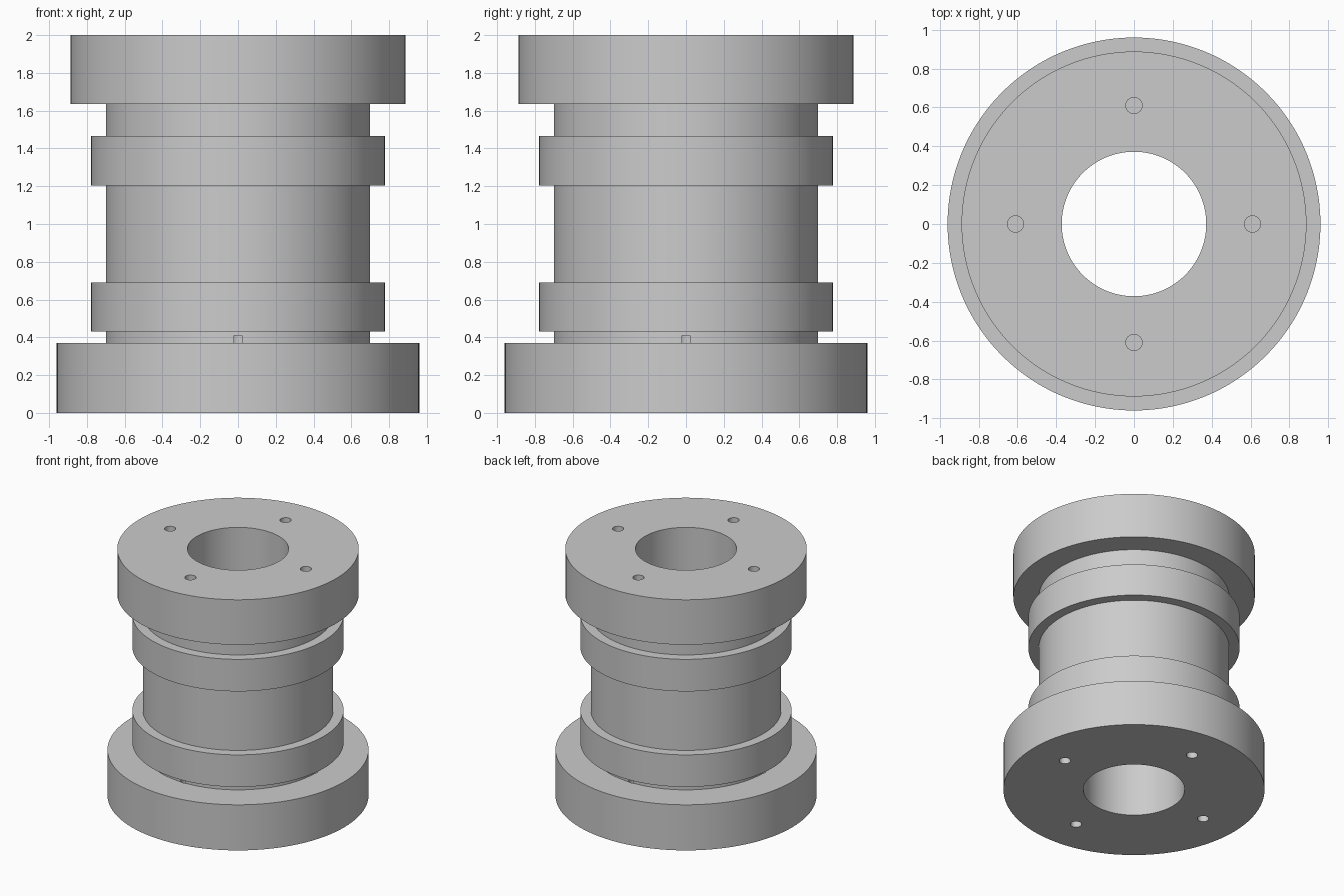
import bpy, bmesh, math

SEGMENTS = 128
BORE, NECK, COLLAR = 0.372, 0.70, 0.777

old = bpy.data.objects.get("Cube")
if old:
    bpy.data.objects.remove(old, do_unlink=True)

# Single plain grey
grey = bpy.data.materials.new("light grey")
grey.use_nodes = True
colour = (0.6, 0.6, 0.6, 1)
grey.diffuse_color = colour
grey.node_tree.nodes["Principled BSDF"].inputs["Base Color"].default_value = colour


def add_object(name, bm):
    bmesh.ops.recalc_face_normals(bm, faces=bm.faces)
    mesh = bpy.data.meshes.new(name)
    bm.to_mesh(mesh)
    bm.free()
    mesh.materials.append(grey)
    obj = bpy.data.objects.new(name, mesh)
    bpy.context.collection.objects.link(obj)
    return obj


def lathe(name, profile):
    """Turn a closed (radius, z) outline around the z axis."""
    bm = bmesh.new()
    verts = [bm.verts.new((r, 0, z)) for r, z in profile]
    edges = [bm.edges.new((a, b)) for a, b in zip(verts, verts[1:] + verts[:1])]
    bmesh.ops.spin(bm, geom=verts + edges, cent=(0, 0, 0), axis=(0, 0, 1),
                   angle=math.tau, steps=SEGMENTS, use_merge=True)
    bmesh.ops.remove_doubles(bm, verts=bm.verts, dist=1e-5)
    return add_object(name, bm)


def drill(name, target, circle, radius, z_low, z_high):
    """Cut four blind holes, one on each axis direction."""
    bm = bmesh.new()
    for i in range(4):
        a = i * math.pi / 2
        made = bmesh.ops.create_cone(bm, cap_ends=True, segments=32,
                                     radius1=radius, radius2=radius,
                                     depth=z_high - z_low)
        bmesh.ops.translate(bm, verts=made["verts"],
                            vec=(circle * math.cos(a), circle * math.sin(a),
                                 (z_low + z_high) / 2))
    cutter = add_object(name, bm)
    cutter.hide_render = True
    mod = target.modifiers.new(name, "BOOLEAN")
    mod.operation = "DIFFERENCE"
    mod.solver = "EXACT"
    mod.object = cutter
    bpy.context.view_layer.objects.active = target
    bpy.ops.object.modifier_apply(modifier=mod.name)
    bpy.data.objects.remove(cutter, do_unlink=True)


# Flanged sleeve: wide base flange, two collars, top flange, through bore
sleeve = lathe("flanged_sleeve", [
    (BORE, 0), (0.96, 0), (0.96, 0.37), (NECK, 0.37),
    (NECK, 0.43), (COLLAR, 0.43), (COLLAR, 0.69), (NECK, 0.69),
    (NECK, 1.205), (COLLAR, 1.205), (COLLAR, 1.465), (NECK, 1.465),
    (NECK, 1.635), (0.888, 1.635), (0.888, 2), (BORE, 2),
])

# Blind bolt holes; the lower ones just break through the neck
drill("top_bolt_holes", sleeve, 0.61, 0.042, 1.59, 2.1)
drill("base_bolt_holes", sleeve, 0.663, 0.042, -0.1, 0.41)

# Smooth round walls with crisp rims
bpy.ops.object.select_all(action="DESELECT")
sleeve.select_set(True)
bpy.context.view_layer.objects.active = sleeve
bpy.ops.object.shade_smooth_by_angle(angle=math.radians(30))
